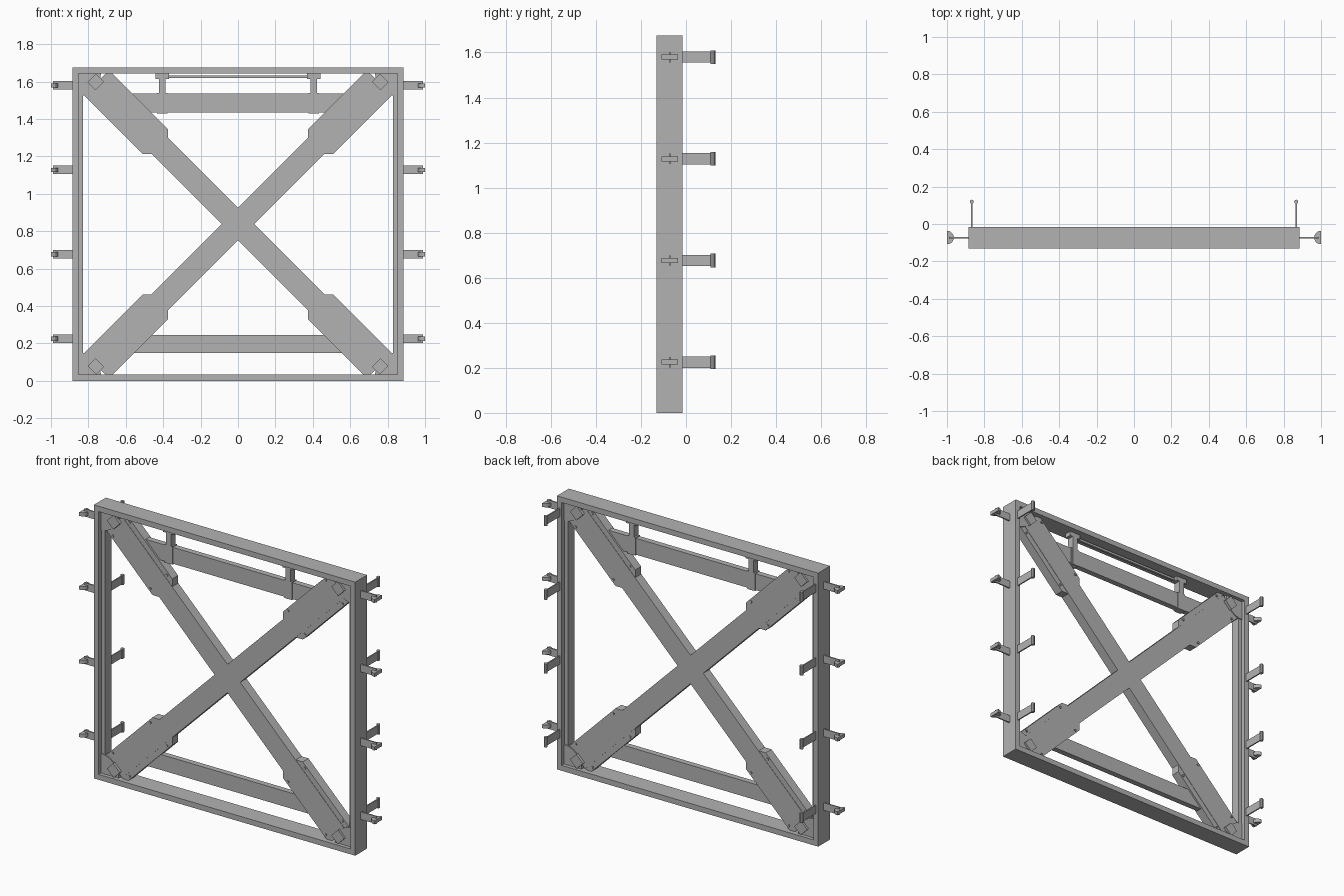
import bpy, bmesh, math
from mathutils import Vector

cube = bpy.data.objects.get("Cube")
if cube:
    bpy.data.objects.remove(cube)

steel = bpy.data.materials.new("grey_steel")
steel.use_nodes = True
grey = (0.45, 0.45, 0.45, 1)
steel.diffuse_color = grey
steel.node_tree.nodes["Principled BSDF"].inputs["Base Color"].default_value = grey

MID_Y = -0.0725
MID_Z = 0.8375
TOP = 1.675


def extrude(name, points, faces, vec):
    """Extrude flat faces along a vector into a solid object."""
    bm = bmesh.new()
    verts = [bm.verts.new(p) for p in points]
    flat = [bm.faces.new([verts[i] for i in f]) for f in faces]
    new = bmesh.ops.extrude_face_region(bm, geom=flat, use_keep_orig=True)["geom"]
    moved = [g for g in new if isinstance(g, bmesh.types.BMVert)]
    bmesh.ops.translate(bm, verts=moved, vec=vec)
    bmesh.ops.recalc_face_normals(bm, faces=bm.faces[:])
    mesh = bpy.data.meshes.new(name)
    bm.to_mesh(mesh)
    bm.free()
    mesh.materials.append(steel)
    obj = bpy.data.objects.new(name, mesh)
    bpy.context.collection.objects.link(obj)
    return obj


def plate(name, outline, depth, y=MID_Y):
    """Plate with an x-z outline, centred on y."""
    pts = [(x, y - depth / 2, z) for x, z in outline]
    return extrude(name, pts, [range(len(pts))], Vector((0, depth, 0)))


def box(name, x0, x1, z0, z1, depth, y=MID_Y):
    return plate(name, [(x0, z0), (x1, z0), (x1, z1), (x0, z1)], depth, y)


def diag(sx, sz, outline):
    """Map (along, across) points onto the diagonal toward one corner."""
    r = math.sqrt(0.5)
    return [(sx * r * (u - v), MID_Z + sz * r * (u + v)) for u, v in outline]


def rect(u0, u1, half):
    return [(u0, -half), (u1, -half), (u1, half), (u0, half)]


# Outer rectangular frame
ring = []
for w, z0, z1 in ((0.885, 0, TOP), (0.853, 0.033, TOP - 0.033)):
    ring += [(x, -0.13, z) for x, z in ((-w, z0), (w, z0), (w, z1), (-w, z1))]
extrude("outer_frame", ring,
        [(i, (i + 1) % 4, (i + 1) % 4 + 4, i + 4) for i in range(4)],
        Vector((0, 0.115, 0)))

# Diagonal braces
for s, name in ((1, "rising_brace"), (-1, "falling_brace")):
    plate(name, diag(s, 1, rect(-1.07, 1.07, 0.0615)), 0.06)

# Corner gussets, lugs, locking blocks and bolts
for sx, side in ((1, "left"), (-1, "right")):
    for sz, level in ((1, "upper"), (-1, "lower")):
        tag = f"{level}_{side}"
        plate(f"gusset_{tag}", diag(sx, sz, [
            (0.59, -0.06), (0.625, -0.095), (1.068, -0.095),
            (1.068, 0.095), (0.625, 0.095), (0.59, 0.06)]), 0.056)
        cx, cz = sx * 0.853, MID_Z + sz * 0.805
        arc = [(cx, cz)]
        for i in range(9):
            a = math.pi / 2 * i / 8
            arc.append((cx - sx * 0.12 * math.cos(a), cz - sz * 0.12 * math.sin(a)))
        plate(f"corner_lug_{tag}", arc, 0.07)
        plate(f"locking_block_{tag}", diag(sx, sz, rect(1.045, 1.105, 0.032)), 0.095)
        for u in (0.66, 1.02):
            for v in (-0.08, 0.08):
                plate(f"bolt_{tag}", diag(sx, sz, [
                    (u + 0.008 * math.cos(i * math.pi / 3),
                     v + 0.008 * math.sin(i * math.pi / 3)) for i in range(6)]), 0.068)

# Horizontal cross rails
box("upper_rail", -0.62, 0.62, 1.435, 1.535, 0.035)
box("lower_rail", -0.66, 0.66, 0.15, 0.245, 0.035)

# Hanging bar under the top of the frame
box("hanging_bar", -0.37, 0.37, 1.618, 1.632, 0.014)
for s, side in ((1, "left"), (-1, "right")):
    x = s * 0.405
    box(f"hanger_post_{side}", x - 0.017, x + 0.017, 1.43, 1.62, 0.045)
    box(f"hanger_foot_{side}", x - 0.027, x + 0.027, 1.43, 1.54, 0.04)
    box(f"hanger_cap_{side}", x - 0.037, x + 0.037, 1.615, 1.645, 0.045)

# Inner side strips and the rows of side and rear brackets
for s, side in ((1, "left"), (-1, "right")):
    box(f"side_strip_{side}", s * 0.828, s * 0.855, 0.03, 1.645, 0.06)
    for k in range(4):
        z = 0.225 + 0.4515 * k
        box(f"side_tab_{side}", s * 0.88, s * 0.99, z - 0.023, z + 0.023, 0.008)
        half = [(s * (1 - 0.037 * math.sin(math.pi * i / 10)),
                 MID_Y + 0.036 * math.cos(math.pi * i / 10), z - 0.011)
                for i in range(11)]
        extrude(f"side_catch_{side}", half, [range(11)], Vector((0, 0, 0.022)))
        box(f"rear_tab_{side}", s * 0.863, s * 0.871, z - 0.025, z + 0.025, 0.136, y=0.05)
        pin = [(s * 0.867 + 0.011 * math.cos(math.pi * i / 4),
                0.119 + 0.011 * math.sin(math.pi * i / 4), z - 0.03) for i in range(8)]
        extrude(f"rear_pin_{side}", pin, [range(8)], Vector((0, 0, 0.06)))
